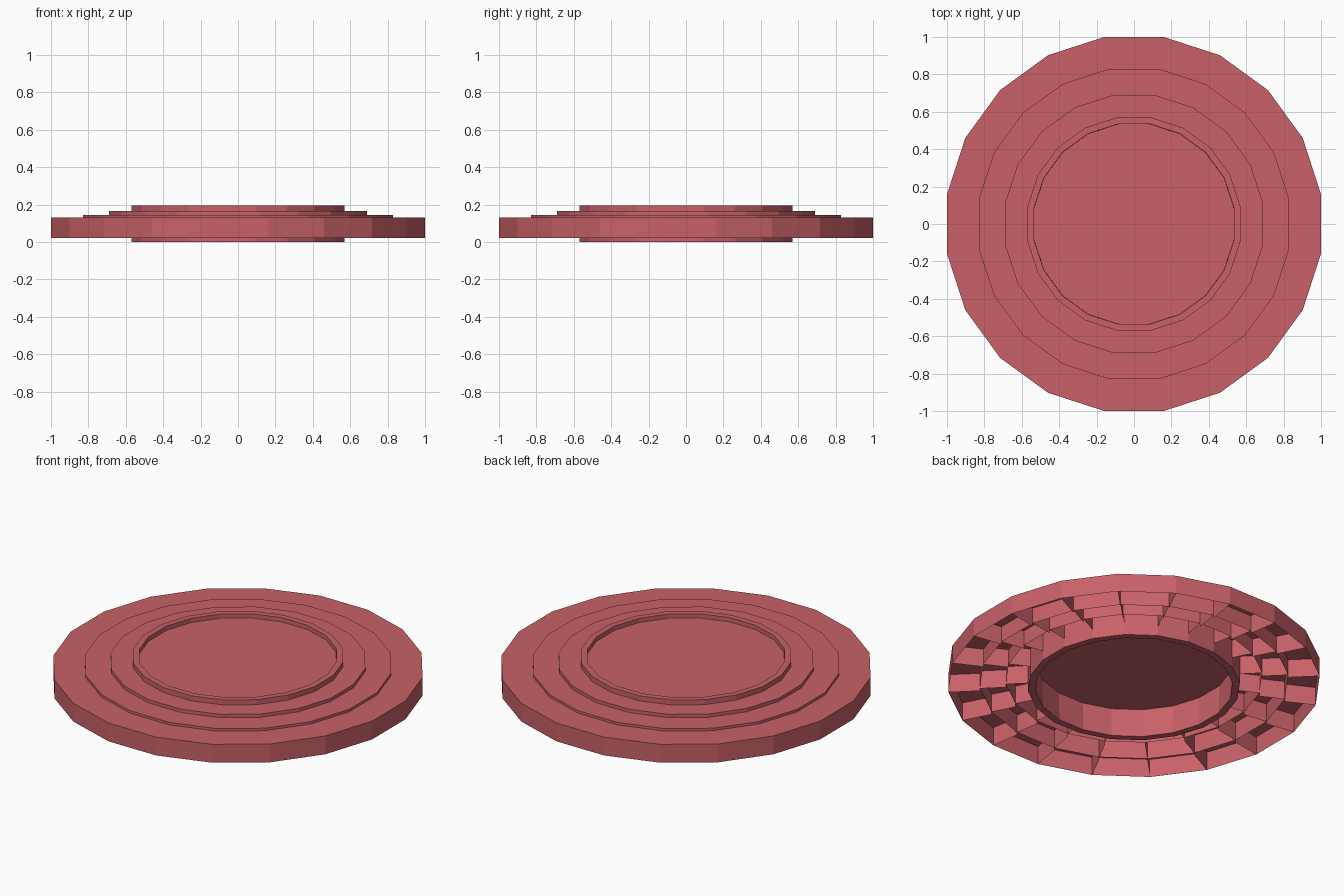
import bpy, bmesh, math

if "Cube" in bpy.data.objects:
    bpy.data.objects.remove(bpy.data.objects["Cube"])

SIDES = 20
STEP = 2 * math.pi / SIDES

mat = bpy.data.materials.new("red_stone")
mat.diffuse_color = (0.58, 0.12, 0.14, 1)
mat.use_nodes = True
mat.node_tree.nodes["Principled BSDF"].inputs["Base Color"].default_value = mat.diffuse_color


def corner(apothem, i, z):
    # corner of a 20-sided ring whose flats face the axes
    a = (i + 0.5) * STEP
    r = apothem / math.cos(STEP / 2)
    return (r * math.cos(a), r * math.sin(a), z)


def finish(name, bm):
    mesh = bpy.data.meshes.new(name)
    bm.to_mesh(mesh)
    bm.free()
    mesh.materials.append(mat)
    obj = bpy.data.objects.new(name, mesh)
    bpy.context.collection.objects.link(obj)
    return obj


def block_ring(name, r_in, r_out, z0, z1):
    # separate hollow blocks: top, outer wall and two side walls, open below
    bm = bmesh.new()
    for i in range(SIDES):
        def v(r, k, z):
            return bm.verts.new(corner(r, i + k, z))
        ob0, ob1 = v(r_out, 0, z0), v(r_out, 1, z0)
        ot0, ot1 = v(r_out, 0, z1), v(r_out, 1, z1)
        ib0, ib1 = v(r_in, 0, z0), v(r_in, 1, z0)
        it0, it1 = v(r_in, 0, z1), v(r_in, 1, z1)
        for f in ((ot0, ot1, it1, it0), (ob0, ob1, ot1, ot0),
                  (ib0, ob0, ot0, it0), (ob1, ib1, it1, ot1)):
            bm.faces.new(f)
    return finish(name, bm)


# three stepped rings of blocks
block_ring("outer_block_ring", 0.83, 1.00, 0.02, 0.13)
block_ring("middle_block_ring", 0.69, 0.83, 0.035, 0.145)
block_ring("inner_block_ring", 0.57, 0.69, 0.055, 0.165)

# central rim with a slightly tapered opening
bm = bmesh.new()
profile = [(0.57, 0.0), (0.57, 0.195), (0.535, 0.195), (0.53, 0.0)]
loops = [[bm.verts.new(corner(r, i, z)) for i in range(SIDES)] for r, z in profile]
for a, b in zip(loops, loops[1:] + loops[:1]):
    for i in range(SIDES):
        j = (i + 1) % SIDES
        bm.faces.new((a[i], a[j], b[j], b[i]))
finish("central_rim", bm)

# flat recessed disc inside the rim
bm = bmesh.new()
bm.faces.new([bm.verts.new(corner(0.534, i, 0.17)) for i in range(SIDES)])
finish("recessed_disc", bm)
